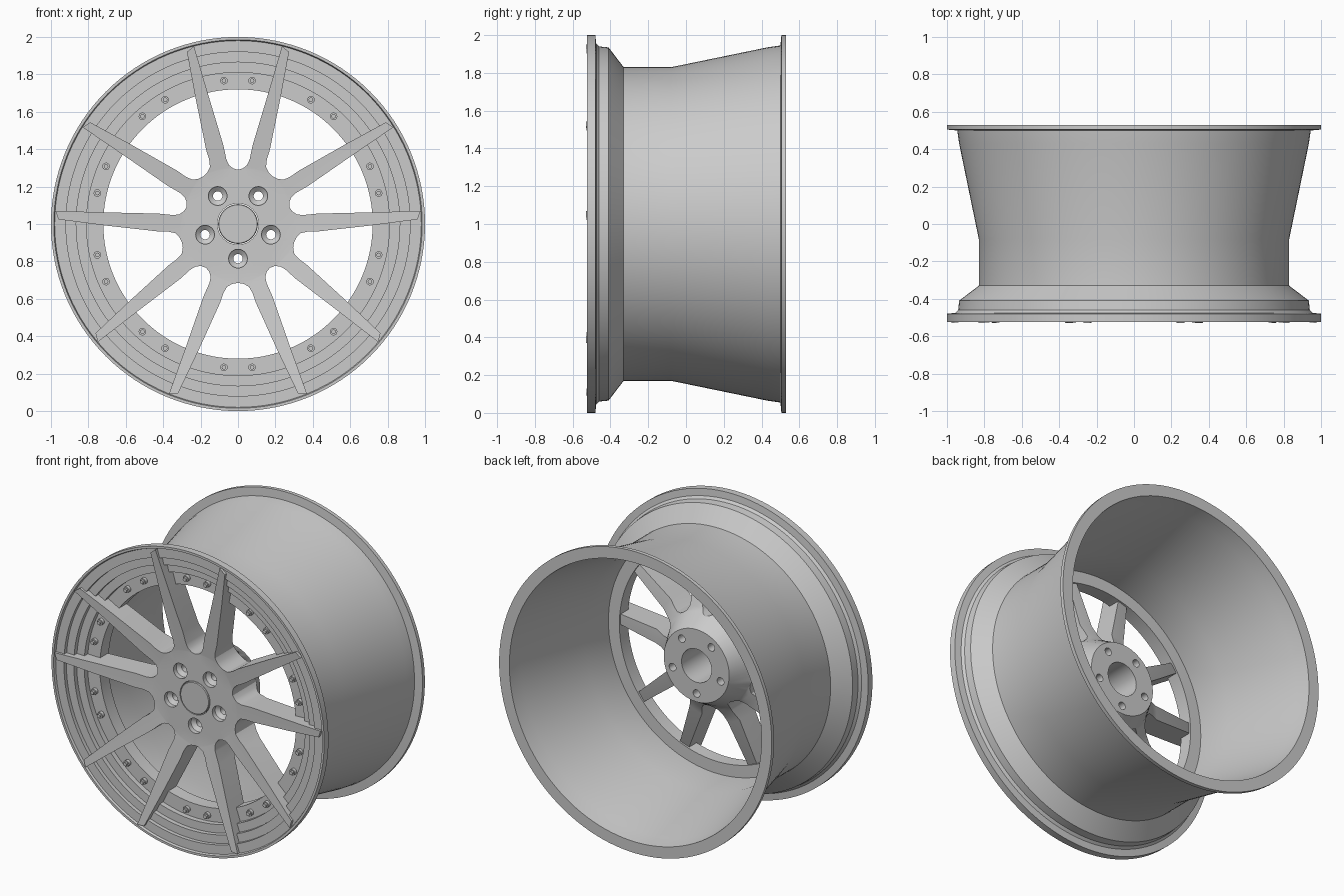
import bpy, bmesh
from math import sin, cos, pi, radians, hypot, atan2

cube = bpy.data.objects.get("Cube")
if cube:
    bpy.data.objects.remove(cube)

metal = bpy.data.materials.new("light_grey_metal")
metal.use_nodes = True
metal.diffuse_color = (0.6, 0.6, 0.6, 1)
metal.node_tree.nodes["Principled BSDF"].inputs["Base Color"].default_value = (0.6, 0.6, 0.6, 1)


def finish(bm, name):
    bmesh.ops.remove_doubles(bm, verts=bm.verts, dist=0.0001)
    bmesh.ops.recalc_face_normals(bm, faces=bm.faces)
    mesh = bpy.data.meshes.new(name)
    bm.to_mesh(mesh)
    bm.free()
    mesh.materials.append(metal)
    ob = bpy.data.objects.new(name, mesh)
    bpy.context.collection.objects.link(ob)
    return ob


def smooth(ob):
    bpy.ops.object.select_all(action='DESELECT')
    ob.select_set(True)
    bpy.context.view_layer.objects.active = ob
    bpy.ops.object.shade_smooth_by_angle(angle=radians(30))


def polar(r, angle, y):
    return (r * cos(angle), y, 1 + r * sin(angle))


def lathe(bm, profile, segments, centre=(0, 0, 1), closed=False):
    """Spin a (radius, y) profile round an axis parallel to y."""
    cx, _, cz = centre
    rings = []
    for i in range(segments):
        a = 2 * pi * i / segments
        rings.append([bm.verts.new((cx + r * cos(a), y, cz + r * sin(a))) for r, y in profile])
    n = len(profile)
    for i in range(segments):
        p, q = rings[i], rings[(i + 1) % segments]
        for j in range(n if closed else n - 1):
            k = (j + 1) % n
            bm.faces.new((p[j], p[k], q[k], q[j]))
    if not closed:
        bm.faces.new([ring[0] for ring in rings])
        bm.faces.new([ring[-1] for ring in rings])


def ramp(points, r):
    """Piecewise linear depth as a function of radius."""
    for (r0, y0), (r1, y1) in zip(points, points[1:]):
        if r <= r1:
            return y0 + (y1 - y0) * max(0, (r - r0) / (r1 - r0))
    return points[-1][1]


# Rim barrel with front flange, drop centre, stepped lip and mounting ring
barrel = [(1, -.525), (1, -.48), (.955, -.475), (.94, -.46), (.935, -.41), (.83, -.33),
          (.83, -.08), (.935, .43), (.945, .5), (1, .505), (1, .53), (.925, .53),
          (.91, .43), (.80, -.08), (.80, -.33), (.72, -.33), (.72, -.42), (.81, -.42),
          (.81, -.455), (.865, -.455), (.865, -.485), (.92, -.485), (.92, -.51),
          (.98, -.51), (.985, -.525)]
bm = bmesh.new()
lathe(bm, barrel, 128, closed=True)
smooth(finish(bm, "rim_barrel"))

# Hub and ten spokes: edges of the narrow and wide openings, as (radial, sideways)
narrow = [(.95, .235), (.70, .162), (.42, .078), (.345, .062), (.315, .048), (.297, .026), (.29, 0)]
wide = [(.905, .32), (.68, .213), (.42, .095), (.37, .078), (.335, .058), (.32, .03), (.315, 0)]
front = [(.1, -.45), (.3, -.45), (.98, -.53)]
back = [(.1, -.11), (.24, -.11), (.31, -.24), (.42, -.3), (.72, -.34), (.98, -.5)]
SECTOR = radians(36)
COLS = 6

stations = []
for (nu, nv), (wu, wv) in zip(narrow, wide):
    stations.append((hypot(nu, nv), atan2(nv, nu), hypot(wu, wv), SECTOR - atan2(wv, wu)))
open_count = len(stations) - 1
stations += [(r, 0, r, SECTOR) for r in (.24, .11)]

bm = bmesh.new()
for pair in range(5):
    axis = radians(90 + 72 * pair)
    for side in (1, -1):
        layers = []
        for depth in (front, back):
            grid = []
            for r0, a0, r1, a1 in stations:
                row = []
                for c in range(COLS + 1):
                    t = c / COLS
                    r = r0 + (r1 - r0) * t
                    a = axis + side * (a0 + (a1 - a0) * t)
                    row.append(bm.verts.new(polar(r, a, ramp(depth, r))))
                grid.append(row)
            layers.append(grid)
            for s in range(len(grid) - 1):
                for c in range(COLS):
                    bm.faces.new((grid[s][c], grid[s][c + 1], grid[s + 1][c + 1], grid[s + 1][c]))
        f, b = layers
        # Tip and bore walls
        for s in (0, -1):
            for c in range(COLS):
                bm.faces.new((f[s][c], f[s][c + 1], b[s][c + 1], b[s][c]))
        # Spoke side walls
        for s in range(open_count):
            for c in (0, COLS):
                bm.faces.new((f[s][c], f[s + 1][c], b[s + 1][c], b[s][c]))
spokes = finish(bm, "hub_and_spokes")

# Counterbored lug holes
bm = bmesh.new()
for k in range(5):
    lathe(bm, [(.05, -.6), (.05, -.42), (.025, -.40), (.025, .1)], 32,
          polar(.185, radians(-90 + 72 * k), 0))
cutter = finish(bm, "lug_hole_cutter")
cutter.hide_render = True
cut = spokes.modifiers.new("lug_holes", 'BOOLEAN')
cut.operation = 'DIFFERENCE'
cut.solver = 'EXACT'
cut.object = cutter
bpy.context.view_layer.objects.active = spokes
bpy.ops.object.modifier_apply(modifier=cut.name)
bpy.data.objects.remove(cutter)
smooth(spokes)

# Centre cap
bm = bmesh.new()
lathe(bm, [(.102, -.38), (.106, -.385), (.106, -.45), (.102, -.455)], 64)
smooth(finish(bm, "centre_cap"))

# Ring bolts, two in each opening
bm = bmesh.new()
for k in range(10):
    for offset in (-5.6, 5.6):
        lathe(bm, [(.02, -.41), (.02, -.442), (.012, -.442), (.012, -.455)], 16,
              polar(.77, radians(90 + 36 * k + offset), 0))
smooth(finish(bm, "ring_bolts"))
